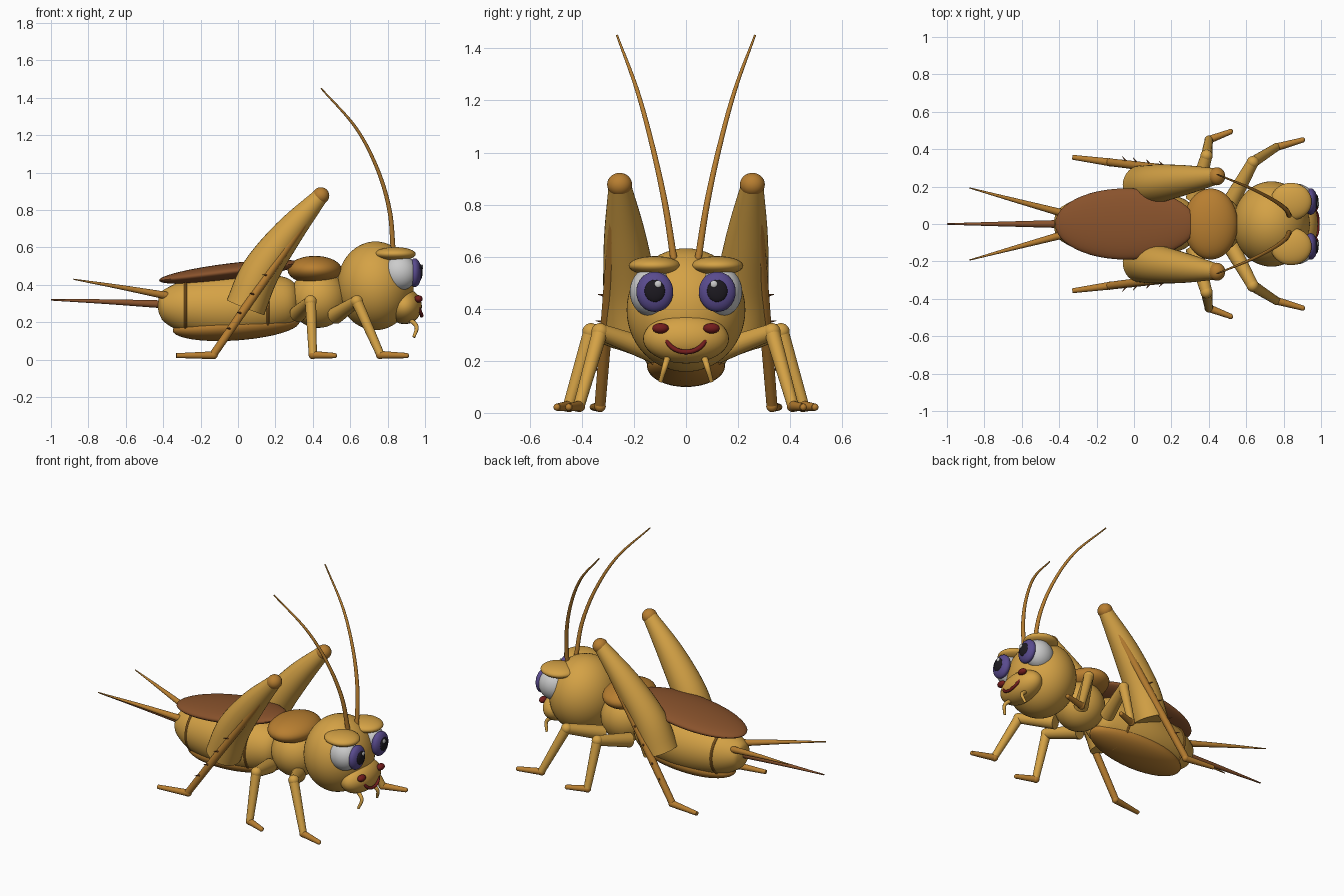
import bpy, bmesh, math
from mathutils import Vector, Matrix, Euler

if "Cube" in bpy.data.objects:
    bpy.data.objects.remove(bpy.data.objects["Cube"])


def mat(name, r, g, b):
    m = bpy.data.materials.new(name)
    m.diffuse_color = (r, g, b, 1)
    m.use_nodes = True
    m.node_tree.nodes["Principled BSDF"].inputs["Base Color"].default_value = m.diffuse_color
    return m


TAN = mat("tan", 0.66, 0.36, 0.06)
AMBER = mat("amber", 0.48, 0.21, 0.03)
BROWN = mat("brown", 0.25, 0.085, 0.025)
WHITE = mat("white", 0.9, 0.9, 0.9)
VIOLET = mat("violet", 0.1, 0.07, 0.27)
BLACK = mat("black", 0.012, 0.01, 0.015)
RED = mat("red", 0.17, 0.012, 0.012)


def finish(name, bm, material):
    bmesh.ops.recalc_face_normals(bm, faces=bm.faces)
    me = bpy.data.meshes.new(name)
    bm.to_mesh(me)
    bm.free()
    ob = bpy.data.objects.new(name, me)
    bpy.context.collection.objects.link(ob)
    me.materials.append(material)
    bpy.ops.object.select_all(action='DESELECT')
    bpy.context.view_layer.objects.active = ob
    ob.select_set(True)
    bpy.ops.object.shade_smooth_by_angle(angle=math.radians(40))
    return ob


def ball(name, center, radii, material, tilt=0.0, seg=40):
    """Ellipsoid; tilt in degrees about y."""
    bm = bmesh.new()
    m = (Matrix.Translation(center) @ Euler((0, math.radians(tilt), 0)).to_matrix().to_4x4()
         @ Matrix.Diagonal((*radii, 1)))
    bmesh.ops.create_uvsphere(bm, u_segments=seg, v_segments=seg // 2, radius=1, matrix=m)
    return finish(name, bm, material)


def spline(pts, n):
    """Catmull-Rom through points of any dimension."""
    p = [Vector(q) for q in pts]
    p = [2 * p[0] - p[1]] + p + [2 * p[-1] - p[-2]]
    out = []
    for i in range(1, len(p) - 2):
        a, b, c, d = p[i - 1:i + 3]
        for k in range(n):
            t = k / n
            out.append(0.5 * (2 * b + (c - a) * t + (2 * a - 5 * b + 4 * c - d) * t * t
                              + (3 * b - a - 3 * c + d) * t ** 3))
    return out + [p[-2]]


def tube(name, pts, material, smooth=1, sides=20):
    """Tube through (x, y, z, radius) points."""
    path = spline(pts, smooth)
    pos = [Vector(q[:3]) for q in path]
    bm = bmesh.new()
    rings, prev, u = [], None, None
    for i, q in enumerate(path):
        t = (pos[min(i + 1, len(pos) - 1)] - pos[max(i - 1, 0)]).normalized()
        u = t.orthogonal().normalized() if prev is None else prev.rotation_difference(t) @ u
        prev, v = t, t.cross(u)
        r = max(q[3], 0.001)
        rings.append([bm.verts.new(pos[i] + r * (math.cos(a) * u + math.sin(a) * v))
                      for a in (2 * math.pi * k / sides for k in range(sides))])
    for a, b in zip(rings, rings[1:]):
        for k in range(sides):
            bm.faces.new((a[k - 1], a[k], b[k], b[k - 1]))
    bm.faces.new(rings[0])
    bm.faces.new(rings[-1])
    return finish(name, bm, material)


def hoop(name, x, z, radius, thick):
    pts = [(x, radius * math.cos(a), z + radius * math.sin(a), thick)
           for a in (2 * math.pi * k / 48 for k in range(49))]
    tube(name, pts, AMBER, sides=8)


# body
tube("abdomen", [(-0.43, 0, 0.29, 0.0), (-0.42, 0, 0.29, 0.05), (-0.39, 0, 0.29, 0.09),
                 (-0.28, 0, 0.285, 0.142), (-0.1, 0, 0.28, 0.172), (0.05, 0, 0.285, 0.175),
                 (0.2, 0, 0.3, 0.155), (0.3, 0, 0.31, 0.11), (0.34, 0, 0.31, 0.0)],
     TAN, smooth=5, sides=40)
hoop("abdomen_ring_rear", -0.28, 0.285, 0.141, 0.008)
hoop("abdomen_ring_front", 0.16, 0.295, 0.163, 0.008)
ball("belly_plate", (-0.01, 0, 0.18), (0.34, 0.15, 0.077), AMBER, tilt=-4)
ball("folded_wings", (-0.045, 0, 0.47), (0.38, 0.19, 0.045), BROWN, tilt=-7, seg=48)
ball("thorax", (0.43, 0, 0.325), (0.155, 0.155, 0.155), TAN)
ball("thorax_shield", (0.41, 0, 0.48), (0.145, 0.19, 0.075), AMBER)

# head and face
ball("head", (0.735, 0, 0.395), (0.205, 0.228, 0.237), TAN, seg=56)
ball("muzzle", (0.89, 0, 0.285), (0.093, 0.165, 0.095), TAN)
smile = [(0.965, -0.08, 0.292), (0.982, -0.062, 0.259), (0.99, -0.033, 0.24), (0.99, 0, 0.234)]
smile += [(x, -y, z) for x, y, z in smile[-2::-1]]
tube("smile", [(x - 0.008, y, z, 0.009) for x, y, z in smile], RED, smooth=4, sides=12)

# tail
tube("tail_spike", [(-0.38, 0, 0.295, 0.022), (-0.7, 0, 0.31, 0.013), (-1.0, 0, 0.32, 0.004)],
     BROWN, smooth=4)

for s, side in ((1, "left"), (-1, "right")):
    def S(pts):
        return [(p[0], s * p[1], *p[2:]) for p in pts]

    # eyes
    ball(f"eye_white_{side}", (0.865, s * 0.133, 0.465), (0.095, 0.083, 0.095), WHITE)
    ball(f"iris_{side}", (0.945, s * 0.12, 0.465), (0.036, 0.071, 0.077), VIOLET)
    ball(f"pupil_{side}", (0.973, s * 0.12, 0.468), (0.014, 0.04, 0.043), BLACK, seg=24)
    ball(f"eye_glint_{side}", (0.984, s * 0.107, 0.495), (0.006, 0.014, 0.014), WHITE, seg=16)
    ball(f"eyelid_{side}", (0.84, s * 0.12, 0.565), (0.11, 0.1, 0.037), TAN)
    # nostrils, feelers, antennae
    ball(f"nostril_{side}", (0.965, s * 0.098, 0.325), (0.022, 0.032, 0.02), RED, seg=24)
    tube(f"palp_{side}", S([(0.92, 0.07, 0.215, 0.013), (0.955, 0.082, 0.175, 0.011),
                            (0.94, 0.098, 0.12, 0.008)]), TAN, smooth=5, sides=12)
    tube(f"antenna_{side}", S([(0.83, 0.045, 0.58, 0.014), (0.81, 0.08, 0.8, 0.012),
                               (0.745, 0.128, 1.02, 0.01), (0.63, 0.188, 1.24, 0.008),
                               (0.445, 0.265, 1.45, 0.004)]), AMBER, smooth=8, sides=12)
    tube(f"tail_feeler_{side}", S([(-0.37, 0.055, 0.34, 0.021), (-0.63, 0.125, 0.388, 0.012),
                                   (-0.88, 0.193, 0.43, 0.003)]), AMBER, smooth=4, sides=16)
    # jumping leg
    tube(f"hind_thigh_{side}", S([(0.04, 0.205, 0.28, 0.108), (0.12, 0.215, 0.47, 0.103),
                                  (0.27, 0.235, 0.68, 0.08), (0.445, 0.255, 0.88, 0.042)]),
         TAN, smooth=6, sides=32)
    ball(f"hind_knee_{side}", (0.443, s * 0.255, 0.877), (0.045, 0.048, 0.045), AMBER, seg=28)
    knee, ankle = Vector((0.445, 0.262, 0.87)), Vector((-0.13, 0.33, 0.03))
    tube(f"hind_shin_{side}", S([(*knee, 0.026), (*ankle, 0.021)]), AMBER)
    for i, t in enumerate((0.5, 0.62, 0.74, 0.84)):
        p = knee.lerp(ankle, t)
        tube(f"shin_spine_{side}_{i}", S([(*(p + Vector((0, 0.012, 0))), 0.007),
                                          (*(p + Vector((-0.025, 0.042, 0.005))), 0.001)]),
             BROWN, sides=8)
    ball(f"hind_ankle_{side}", (-0.13, s * 0.33, 0.025), (0.022,) * 3, AMBER, seg=20)
    tube(f"hind_foot_{side}", S([(-0.13, 0.33, 0.024, 0.021), (-0.33, 0.357, 0.022, 0.013)]), AMBER)

    # walking legs: hip, knee, ankle, toe
    for leg, hip, kn, an, toe in (
            ("middle", (0.32, 0.13, 0.245), (0.388, 0.365, 0.312), (0.4, 0.45, 0.03), (0.52, 0.495, 0.022)),
            ("front", (0.52, 0.12, 0.235), (0.635, 0.33, 0.312), (0.76, 0.41, 0.03), (0.905, 0.45, 0.022))):
        tube(f"{leg}_thigh_{side}", S([(*hip, 0.045), (*kn, 0.031)]), TAN)
        ball(f"{leg}_knee_{side}", (kn[0], s * kn[1], kn[2]), (0.033,) * 3, TAN, seg=24)
        tube(f"{leg}_shin_{side}", S([(*kn, 0.03), (*an, 0.022)]), TAN)
        ball(f"{leg}_ankle_{side}", (an[0], s * an[1], 0.026), (0.023,) * 3, AMBER, seg=20)
        tube(f"{leg}_foot_{side}", S([(an[0], an[1], 0.026, 0.021), (*toe, 0.014)]), AMBER)
        ball(f"{leg}_toe_{side}", (toe[0] - 0.004, s * toe[1], toe[2]), (0.014,) * 3, AMBER, seg=16)
